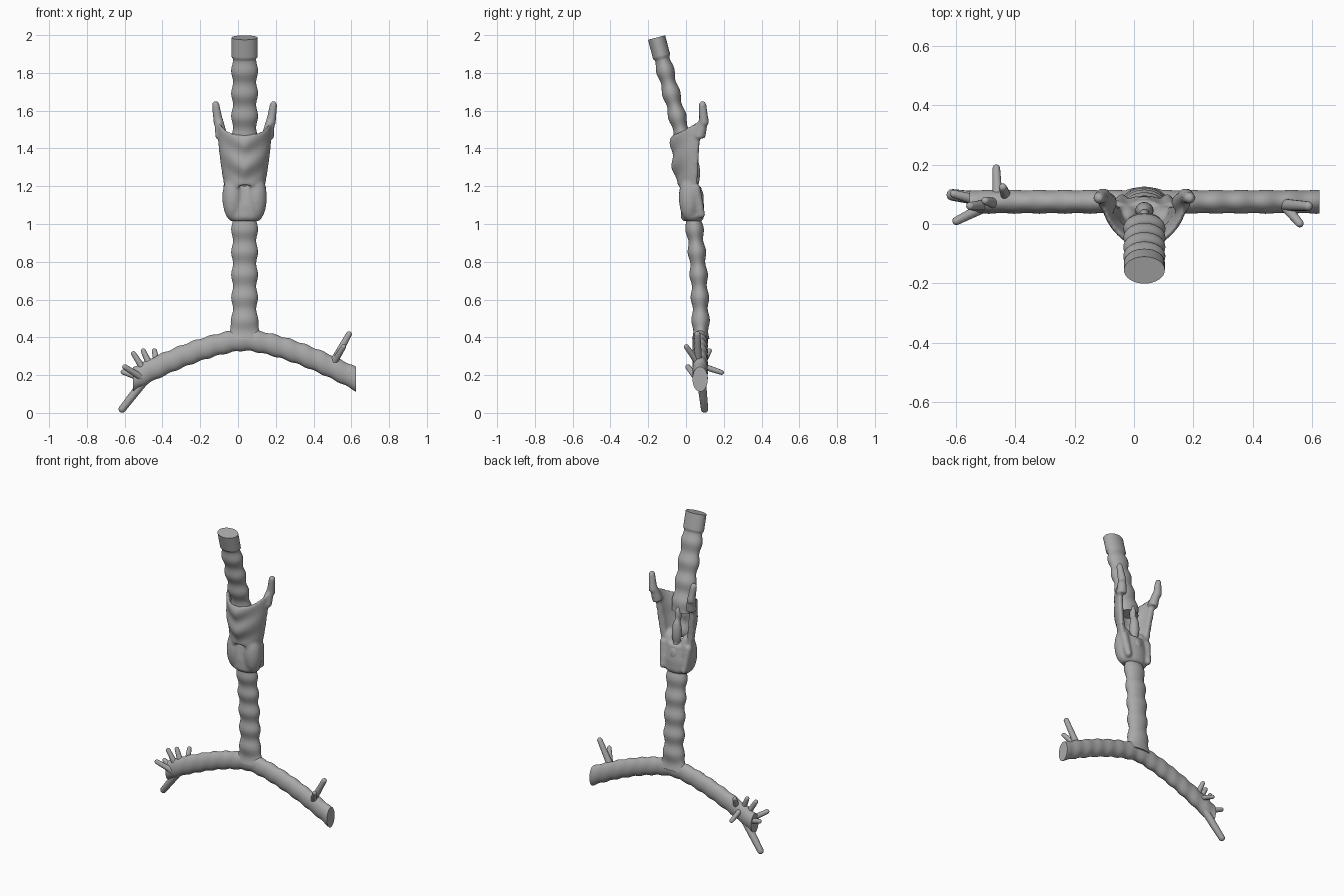
import bpy, bmesh, math
from mathutils import Vector

if "Cube" in bpy.data.objects:
    bpy.data.objects.remove(bpy.data.objects["Cube"])

CX = 0.035          # midline of the airway
X, Y, Z = Vector((1, 0, 0)), Vector((0, 1, 0)), Vector((0, 0, 1))

grey = bpy.data.materials.new("cartilage grey")
grey.use_nodes = True
COLOUR = (0.4, 0.4, 0.4, 1)
grey.diffuse_color = COLOUR
grey.node_tree.nodes["Principled BSDF"].inputs["Base Color"].default_value = COLOUR


def ring(c, u, v, n=32):
    """Elliptical ring of points about c with half axes u and v."""
    return [c + u * math.cos(t) + v * math.sin(t)
            for t in (2 * math.pi * i / n for i in range(n))]


def loft(bm, rings):
    """Skin a list of rings and cap both ends."""
    loops = [[bm.verts.new(p) for p in r] for r in rings]
    for a, b in zip(loops, loops[1:]):
        for i in range(len(a)):
            j = (i + 1) % len(a)
            bm.faces.new((a[i], a[j], b[j], b[i]))
    bm.faces.new(loops[0][::-1])
    bm.faces.new(loops[-1])


def rod(bm, a, b, r, tip=0.75):
    """Round-ended tapering twig from a to b."""
    a, b = Vector(a), Vector(b)
    d = (b - a).normalized()
    u = d.orthogonal().normalized()
    v = d.cross(u)
    length = (b - a).length
    r_tip = r * tip
    rings = [ring(a.lerp(b - d * r_tip, k / 3), u * (r + (r_tip - r) * k / 3),
                  v * (r + (r_tip - r) * k / 3), 16) for k in range(4)]
    for k in (25, 50, 70, 85):
        s = math.radians(k)
        rings.append(ring(b - d * r_tip * (1 - math.sin(s)),
                          u * r_tip * math.cos(s), v * r_tip * math.cos(s), 16))
    loft(bm, rings)


def blob(bm, c, radii):
    """Ellipsoid."""
    made = bmesh.ops.create_uvsphere(bm, u_segments=24, v_segments=16, radius=1)
    for p in made["verts"]:
        p.co = Vector(c) + Vector([p.co[i] * radii[i] for i in range(3)])


def finish(name, bm, voxel=0):
    bmesh.ops.recalc_face_normals(bm, faces=bm.faces)
    mesh = bpy.data.meshes.new(name)
    bm.to_mesh(mesh)
    bm.free()
    mesh.materials.append(grey)
    ob = bpy.data.objects.new(name, mesh)
    bpy.context.collection.objects.link(ob)
    bpy.ops.object.select_all(action="DESELECT")
    ob.select_set(True)
    bpy.context.view_layer.objects.active = ob
    if voxel:
        mod = ob.modifiers.new("fuse", "REMESH")
        mod.mode, mod.voxel_size, mod.use_smooth_shade = "VOXEL", voxel, True
        mod = ob.modifiers.new("soften", "SMOOTH")
        mod.factor, mod.iterations = 0.5, 5
    else:
        bpy.ops.object.shade_smooth_by_angle(angle=math.radians(50))


# Windpipe sections: ringed elliptical tubes following a gentle lean
def windpipe(name, z0, z1, y_at, flare=0.0, plain_top=9):
    bm = bmesh.new()
    rings, n = [], 70
    for i in range(n + 1):
        z = z0 + (z1 - z0) * i / n
        slope = (y_at(z + 0.01) - y_at(z - 0.01)) / 0.02
        across = Vector((0, 1, -slope)).normalized()
        bump = 0.005 * math.sin(2 * math.pi * z / 0.12 + 1) if z < plain_top else 0.003
        grow = flare * math.exp(-((z - z0) / 0.06) ** 2)
        rings.append(ring(Vector((CX, y_at(z), z)), X * (0.066 + bump + grow),
                          across * (0.044 + bump)))
    loft(bm, rings)
    finish(name, bm)


windpipe("lower_windpipe", 0.39, 1.16, lambda z: 0.078 - 0.1 * (z - 0.4) ** 2, flare=0.03)
windpipe("upper_windpipe", 1.39, 1.987, lambda z: -0.028 - 0.262 * (z - 1.5), plain_top=1.88)

# Arched pair of main branches with vertical cut ends
bm = bmesh.new()
rings, n = [], 110
for i in range(n + 1):
    x = -0.555 + 1.18 * i / n
    d = abs(x - CX)
    drop = 0.205 * (d / 0.585) ** 1.5
    bump = 0.003 * math.sin(2 * math.pi * x / 0.085)
    rings.append(ring(Vector((x, 0.075, 0.386 - drop)), Y * (0.039 + bump / 2),
                      Z * (0.056 + bump + 0.013 * d)))
loft(bm, rings)
finish("main_branches", bm)

# Small twigs at both ends of the arch
for side, twigs in {
    "left": [((0.50, 0.065, 0.26), (0.595, 0.06, 0.43), 0.021),
             ((0.51, 0.06, 0.27), (0.565, -0.005, 0.36), 0.018)],
    "right": [((-0.45, 0.075, 0.23), (-0.625, 0.1, 0.005), 0.026),
              ((-0.50, 0.06, 0.18), (-0.61, 0.005, 0.25), 0.019),
              ((-0.53, 0.08, 0.19), (-0.62, 0.105, 0.22), 0.018),
              ((-0.46, 0.08, 0.25), (-0.465, 0.2, 0.21), 0.017),
              ((-0.43, 0.09, 0.27), (-0.445, 0.13, 0.34), 0.018),
              ((-0.47, 0.07, 0.26), (-0.507, 0.08, 0.34), 0.018),
              ((-0.50, 0.065, 0.23), (-0.56, 0.06, 0.325), 0.018)],
}.items():
    bm = bmesh.new()
    for a, b, r in twigs:
        rod(bm, a, b, r)
    finish(side + "_twigs", bm)


# Voice box: curved shield open at the back
def shield_point(u, z):
    a = abs(u)
    h = z - 1.2
    w = 0.092 + 0.13 * h
    front = -0.04 - 0.11 * h
    back = 0.058 + 0.13 * max(0, h - 0.17)
    ridge = 0.009 * math.sin((h - 0.9 * w * a) * 2 * math.pi / 0.13) * (1 - a)
    return Vector((CX + w * math.sin(u * math.pi / 2),
                   front + (back - front) * a ** 1.5 + ridge, z))


bm = bmesh.new()
rings = []
for i in range(41):
    u = -1 + i / 20
    low, high = 1.2 - 0.1 * u * u, 1.475 + 0.08 * u * u
    loop = []
    for k in range(40):
        t = 2 * math.pi * k / 40
        z = (low + high) / 2 + (high - low) / 2 * math.cos(t)
        along = shield_point(u + 0.02, z) - shield_point(u - 0.02, z)
        normal = Vector((-along.y, along.x, 0)).normalized()
        loop.append(shield_point(u, z) + normal * 0.02 * math.sin(t))
    rings.append(loop)
loft(bm, rings)

for s in (-1, 1):
    # upper horns, lower side lobes and lower horns
    rod(bm, (CX + s * 0.122, 0.07, 1.46), (CX + s * 0.14, 0.098, 1.57), 0.034, 0.7)
    rod(bm, (CX + s * 0.138, 0.096, 1.53), (CX + s * 0.156, 0.086, 1.652), 0.027, 0.75)
    blob(bm, (CX + s * 0.062, 0.018, 1.14), (0.056, 0.056, 0.125))
    rod(bm, (CX + s * 0.09, 0.05, 1.2), (CX + s * 0.075, 0.085, 1.03), 0.026, 0.8)
# lower ring of the voice box
loft(bm, [ring(Vector((CX, 0.034, z)), X * r, Y * r * 0.66)
          for z, r in ((1.015, 0.075), (1.035, 0.094), (1.1, 0.094), (1.2, 0.07))])
finish("voice_box", bm, voxel=0.009)

# Small cartilages seen in the rear opening
bm = bmesh.new()
blob(bm, (CX, 0.045, 1.27), (0.032, 0.03, 0.09))
blob(bm, (CX, 0.03, 1.38), (0.02, 0.022, 0.06))
blob(bm, (CX, 0.055, 1.14), (0.04, 0.04, 0.06))
finish("rear_cartilages", bm, voxel=0.008)
